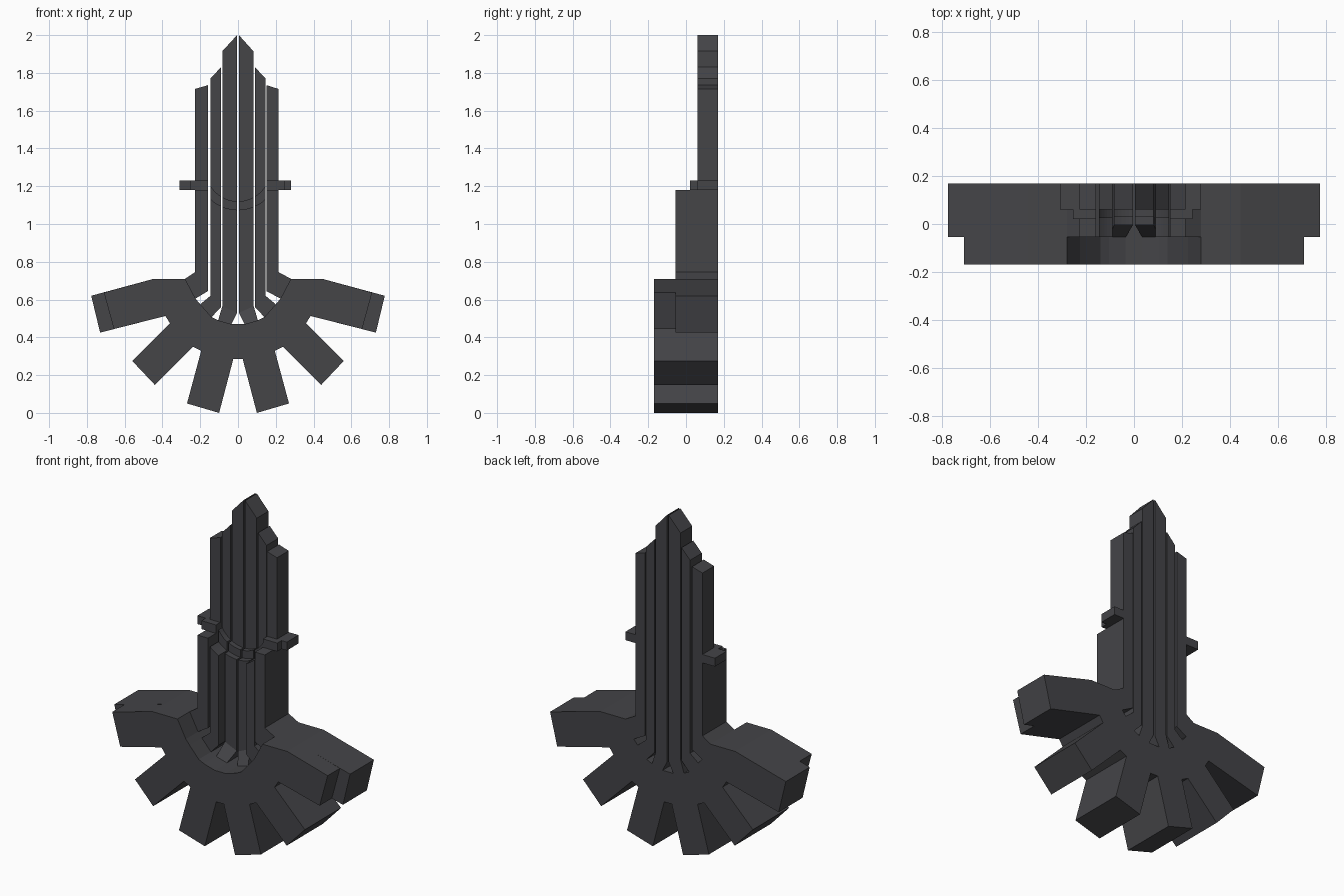
import bpy, bmesh, math

cube = bpy.data.objects.get("Cube")
if cube:
    bpy.data.objects.remove(cube, do_unlink=True)

steel = bpy.data.materials.new("dark_grey")
color = (0.058, 0.058, 0.064, 1)
steel.diffuse_color = color
steel.use_nodes = True
steel.node_tree.nodes["Principled BSDF"].inputs["Base Color"].default_value = color

BACK = 0.17      # rear plane shared by every part
STEP = 0.06      # front plane of the upper shafts
MID = -0.055     # front plane of the lower shafts


def prism(name, outline, front, back):
    """Extrude an x-z outline along y; front may be one depth or one per point."""
    fronts = front if isinstance(front, list) else [front] * len(outline)
    bm = bmesh.new()
    a = [bm.verts.new((x, y, z)) for (x, z), y in zip(outline, fronts)]
    b = [bm.verts.new((x, back, z)) for x, z in outline]
    bm.faces.new(a)
    bm.faces.new(b[::-1])
    n = len(a)
    for i in range(n):
        j = (i + 1) % n
        bm.faces.new((a[j], a[i], b[i], b[j]))
    bmesh.ops.recalc_face_normals(bm, faces=bm.faces[:])
    mesh = bpy.data.meshes.new(name)
    bm.to_mesh(mesh)
    bm.free()
    mesh.materials.append(steel)
    obj = bpy.data.objects.new(name, mesh)
    bpy.context.collection.objects.link(obj)
    return obj


def mirrored(points, k=1.0):
    return [(-x * k, z) for x, z in points]


# Half gear base: curved seat, then five teeth outlines down to the middle
seat = [(-.035, .47), (-.105, .49), (-.14, .507), (-.2, .575), (-.225, .605), (-.28, .71)]
arm_top = [(-.445, .71)]
long_tip = [(-.777, .62), (-.73, .425)]
short_tip = [(-.71, .637), (-.657, .444)]
teeth = [(-.385, .513), (-.36, .475), (-.56, .275), (-.44, .148), (-.238, .35),
         (-.195, .328), (-.27, .05), (-.1, 0), (-.025, .285)]
for name, tip, y0, y1 in (("gear_base_front", short_tip, -.17, MID),
                          ("gear_base_rear", long_tip, MID, BACK)):
    half = seat + arm_top + tip + teeth
    prism(name, half + mirrored(half[::-1]), y0, y1)


# Curved top edge of the collar and lower shafts
def arc(radius, x_out, x_in, steps=5):
    xs = [x_out + (x_in - x_out) * i / steps for i in range(steps + 1)]
    return [(x, 1.29 - math.sqrt(radius ** 2 - x * x)) for x in xs]


# Shafts: name, outer x, inner x, foot (inner top, inner low, outer low, outer top),
# roof heights (outer, inner), collar depth, lower depth, right side scale
shafts = [
    ("outer", -.2275, -.159, [(-.159, .645), (-.225, .605), (-.28, .71), (-.2275, .745)],
     (1.715, 1.735), .02, MID, .945),
    ("middle", -.146, -.09, [(-.09, .56), (-.14, .507), (-.2, .575), (-.146, .62)],
     (1.77, 1.83), .025, MID, 1.0),
    ("centre", -.083, -.005, [(-.005, .53), (-.035, .47), (-.105, .49), (-.083, .565)],
     (1.915, 2.0), .03, -.005, .98),
]
for name, xo, xi, foot, roof, collar_y, lower_y, k in shafts:
    if name == "outer":
        collar_top = [(xo, 1.23), (xi, 1.23)]
        lower_top = [(xo, 1.18), (xi, 1.18)]
    else:
        collar_top, lower_top = arc(.17, xo, xi), arc(.215, xo, xi)
    layers = (("upper", [(xo, roof[0]), (xi, roof[1])], STEP, BACK),
              ("collar", collar_top, collar_y, STEP),
              ("lower", lower_top, lower_y, collar_y))
    for side in ("right", "left"):
        for layer, top, y0, y1 in layers:
            # Only the shaft is scaled; the foot keeps meeting the seat
            outline = [foot[0], foot[1], foot[2], foot[3]] + top
            if side == "left":
                outline = [(-x if i in (1, 2) else -x * k, z)
                           for i, (x, z) in enumerate(outline)]
            prism(f"{side}_{name}_{layer}_shaft", outline, y0, y1)
        # Sloping toe in front of the recessed centre shafts
        if name == "centre":
            toe = foot if side == "right" else mirrored(foot)
            prism(f"{side}_centre_toe", toe, [lower_y, MID, MID, lower_y], collar_y)

# Side lugs, stepped in depth
for side, x0, x1, x2 in (("right", -.225, -.255, -.31), ("left", .212, .245, .28)):
    for part, end, y0, y1 in (("front", x1, .02, STEP), ("rear", x2, STEP, BACK)):
        prism(f"{side}_lug_{part}",
              [(x0, 1.18), (end, 1.18), (end, 1.23), (x0, 1.23)], y0, y1)
